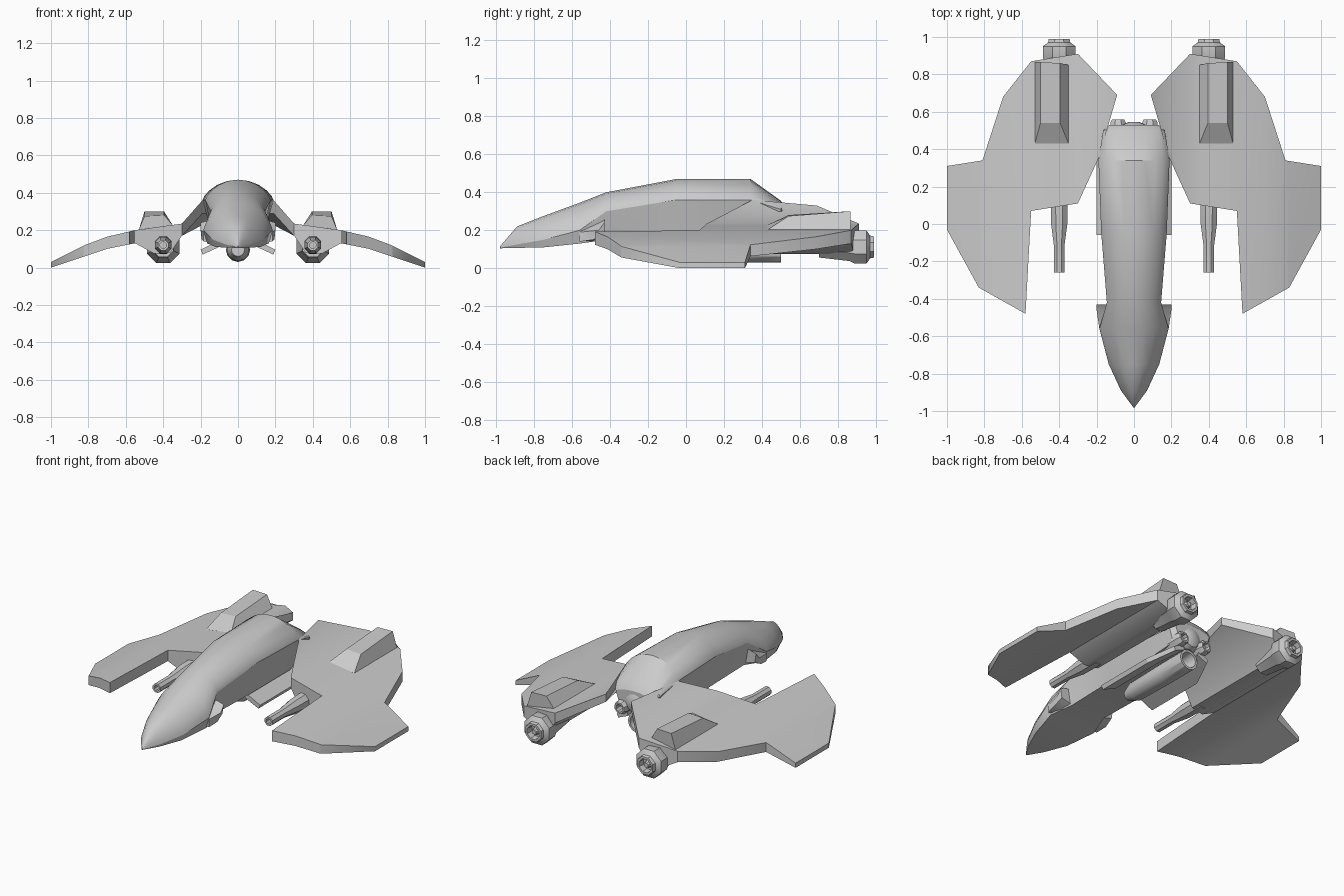
import bpy, bmesh, math

if "Cube" in bpy.data.objects:
    bpy.data.objects.remove(bpy.data.objects["Cube"])


def finish(name, bm, mirror=False, angle=30):
    """Turn a bmesh into an object, smooth below the angle, optionally mirrored in x."""
    bmesh.ops.remove_doubles(bm, verts=bm.verts, dist=1e-5)
    bmesh.ops.recalc_face_normals(bm, faces=bm.faces)
    for f in bm.faces:
        f.smooth = True
    for e in bm.edges:
        e.smooth = e.is_manifold and e.calc_face_angle(0) < math.radians(angle)
    me = bpy.data.meshes.new(name)
    bm.to_mesh(me)
    bm.free()
    ob = bpy.data.objects.new(name, me)
    bpy.context.collection.objects.link(ob)
    if mirror:
        ob.modifiers.new("Mirror", 'MIRROR').use_mirror_merge = False
    return ob


def loft(bm, rings):
    """Skin a list of equal-length point rings and cap both ends."""
    vs = [[bm.verts.new(p) for p in r] for r in rings]
    n = len(vs[0])
    for a, b in zip(vs, vs[1:]):
        for i in range(n):
            j = (i + 1) % n
            bm.faces.new((a[i], a[j], b[j], b[i]))
    bm.faces.new(vs[0])
    bm.faces.new(vs[-1])


def lathe(name, profile, x, z, sides, mirror=False, turn=0.0):
    """Spin (y, radius) pairs around an axis along y."""
    bm = bmesh.new()
    loft(bm, [[(x + r * math.cos(2 * math.pi * i / sides + turn), y,
                z + r * math.sin(2 * math.pi * i / sides + turn))
               for i in range(sides)] for y, r in profile])
    return finish(name, bm, mirror)


def interp(table, x):
    for (x0, z0), (x1, z1) in zip(table, table[1:]):
        if x <= x1 + 1e-4:
            return z0 + (z1 - z0) * (x - x0) / (x1 - x0)
    return table[-1][1]


# Fuselage: y, half width, lower half width, bottom z, shoulder z, top z
stations = [(-.98, .004, .003, .105, .108, .115), (-.89, .07, .06, .107, .125, .22),
            (-.75, .135, .12, .11, .15, .275), (-.56, .185, .165, .13, .20, .345),
            (-.42, .145, .12, .15, .30, .40), (-.05, .175, .13, .15, .36, .47),
            (.34, .19, .13, .15, .36, .47), (.50, .165, .12, .17, .31, .355),
            (.53, .13, .10, .19, .28, .31)]
bm = bmesh.new()
rings = []
for y, w, wl, zb, zs, zt in stations:
    arch = [(w * math.cos(math.pi * i / 10), y,
             zs + (zt - zs) * abs(math.sin(math.pi * i / 10)) ** 1.4) for i in range(11)]
    rings.append(arch + [(-wl, y, zb), (wl, y, zb)])
loft(bm, rings)
finish("fuselage", bm, angle=32)

# Side intakes behind the nose
bm = bmesh.new()
loft(bm, [[(.12, -.56, .14), (.185, -.56, .14), (.185, -.56, .19), (.12, -.56, .20)],
          [(.12, -.49, .14), (.195, -.49, .15), (.20, -.46, .20), (.13, -.46, .25)],
          [(.12, -.43, .16), (.19, -.43, .18), (.20, -.43, .24), (.13, -.43, .26)]])
finish("side_intake", bm, True)

# Wings: plan outline split along x, then bent to the upper and lower curves
outline = [(.09, .69), (.30, .91), (.55, .87), (.70, .68), (.81, .34), (1, .31), (1, -.03),
           (.83, -.34), (.58, -.48), (.55, .07), (.30, .11), (.19, .35)]
upper = [(.09, .33), (.19, .36), (.30, .235), (.55, .20), (.70, .165), (.82, .12), (1, .03)]
lower = [(.09, .28), (.19, .29), (.30, .17), (.36, .08), (.45, .075), (.55, .13),
         (.70, .10), (.82, .06), (1, 0)]
bm = bmesh.new()
bm.faces.new([bm.verts.new((x, y, 0)) for x, y in outline])
for x in (.30, .36, .40, .45, .55, .70, .82):
    bmesh.ops.bisect_plane(bm, geom=bm.verts[:] + bm.edges[:] + bm.faces[:],
                           plane_co=(x, 0, 0), plane_no=(1, 0, 0), dist=1e-4)
top_verts = bm.verts[:]
ext = bmesh.ops.extrude_face_region(bm, geom=bm.faces[:], use_keep_orig=True)
low_verts = [g for g in ext["geom"] if isinstance(g, bmesh.types.BMVert)]
for v in top_verts:
    v.co.z = interp(upper, v.co.x)
for v in low_verts:
    v.co.z = interp(lower, v.co.x)
finish("wing", bm, True, 35)

# Raised fairings on the wings
bm = bmesh.new()
loft(bm, [[(.35, .43, .20), (.53, .43, .18), (.53, .87, .18), (.35, .87, .20)],
          [(.35, .43, .228), (.53, .43, .203), (.53, .865, .203), (.35, .85, .228)],
          [(.395, .54, .28), (.50, .54, .275), (.50, .865, .30), (.395, .86, .30)]])
finish("wing_fairing", bm, True, 15)

# Wing engines with stepped nozzles
lathe("wing_engine", [(.70, .06), (.86, .08), (.89, .095), (.95, .095), (.97, .065), (.99, .06),
                      (.99, .045), (.95, .04), (.95, .025), (.98, .015)],
      .40, .112, 8, True, math.pi / 8)

# Wing cannons with open muzzles
lathe("wing_cannon", [(.15, .05), (0, .047), (-.12, .03), (-.26, .03), (-.26, .018), (-.20, .018)],
      .40, .12, 8, True, math.pi / 8)

# Belly engine, open at the back
lathe("belly_engine", [(-.05, .035), (.02, .06), (.30, .065), (.50, .065), (.50, .05), (.40, .035)],
      0, .095, 12)

# Tilted slats beside the belly engine
bm = bmesh.new()
loft(bm, [[(.10, y, .145), (.20, y, .095), (.188, y, .07), (.09, y, .115)] for y in (-.06, .35)]
     + [[(.06, .52, .165), (.13, .52, .13), (.12, .52, .105), (.05, .52, .135)]])
finish("belly_slat", bm, True, 20)

# Small rear thrusters and tail dome
lathe("rear_thruster", [(.40, .045), (.54, .045), (.56, .035), (.56, .025), (.50, .02)],
      .085, .19, 8, True, math.pi / 8)
lathe("tail_dome", [(.50, .07), (.53, .06), (.545, .03)], 0, .23, 12)
